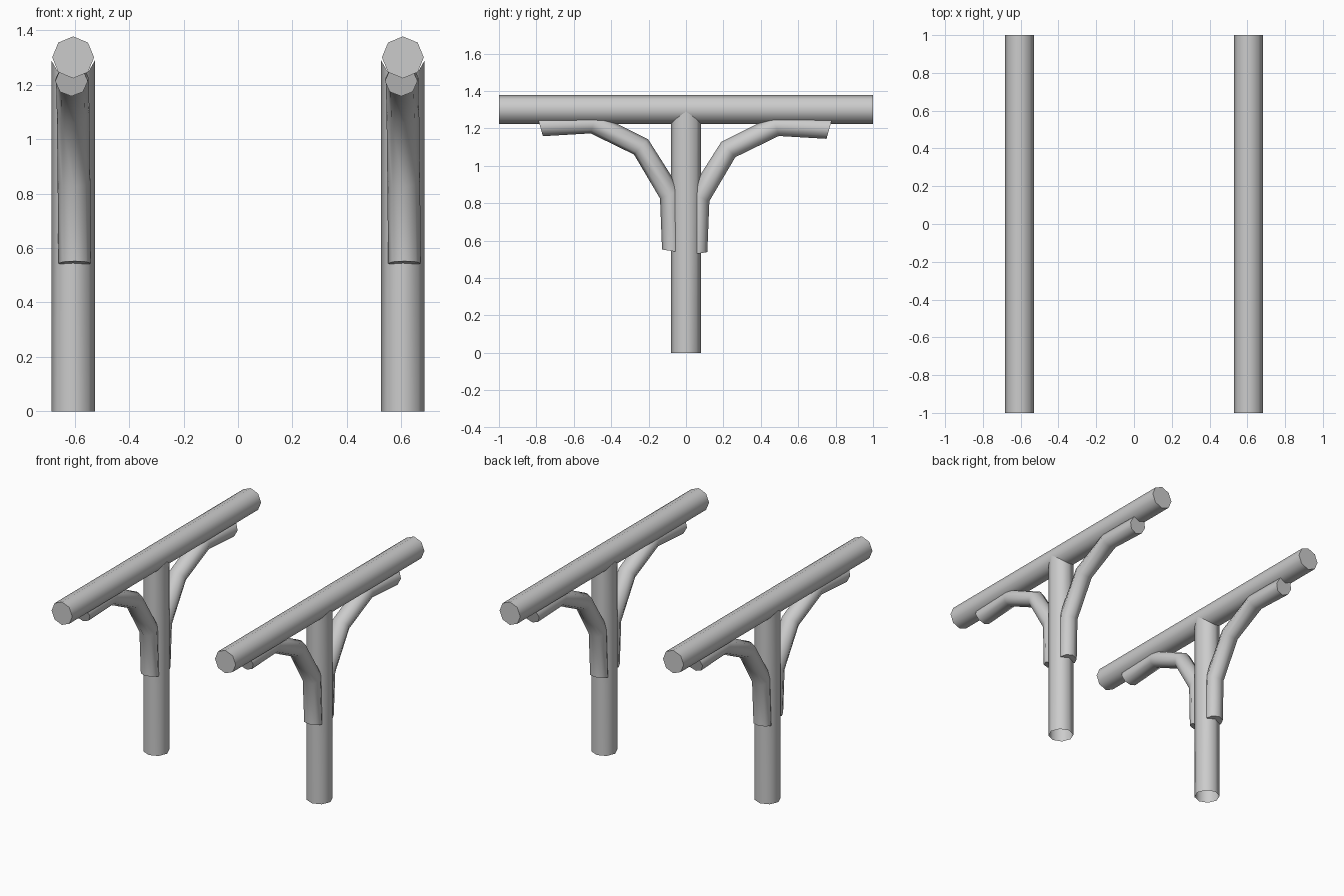
import bpy, bmesh
from math import cos, sin, pi, sqrt, radians
from mathutils import Vector

if "Cube" in bpy.data.objects:
    bpy.data.objects.remove(bpy.data.objects["Cube"])

SIDES = 8
POST_X = 0.606
BEAM_Z, BEAM_R, POST_R = 1.301, 0.077, 0.08


def tube(name, rings, caps=True):
    """Skin a list of vertex rings into one smooth-shaded tube."""
    bm = bmesh.new()
    loops = [[bm.verts.new(p) for p in ring] for ring in rings]
    for a, b in zip(loops, loops[1:]):
        for i in range(SIDES):
            j = (i + 1) % SIDES
            bm.faces.new((a[i], a[j], b[j], b[i]))
    if caps:
        bm.faces.new(loops[0])
        bm.faces.new(loops[-1])
    bmesh.ops.recalc_face_normals(bm, faces=bm.faces)
    mesh = bpy.data.meshes.new(name)
    bm.to_mesh(mesh)
    bm.free()
    mesh.polygons.foreach_set("use_smooth", [True] * len(mesh.polygons))
    mesh.set_sharp_from_angle(angle=radians(58))
    obj = bpy.data.objects.new(name, mesh)
    bpy.context.collection.objects.link(obj)
    return obj


def ring(center, u, v):
    return [center + u * cos(2 * pi * i / SIDES) + v * sin(2 * pi * i / SIDES)
            for i in range(SIDES)]


# Brace side profile: outer and inner (y, z) point at each bend
BRACE = [((-0.765, 1.158), (-0.797, 1.270)),
         ((-0.510, 1.173), (-0.480, 1.280)),
         ((-0.278, 1.060), (-0.203, 1.142)),
         ((-0.139, 0.825), (-0.030, 0.870)),
         ((-0.128, 0.552), (-0.020, 0.535))]


def brace_rings():
    rings = []
    for k, (o, n) in enumerate(BRACE):
        x = -0.006 + 0.003 * k          # slight sideways lean
        o, n = Vector((x, *o)), Vector((x, *n))
        rings.append(ring((o + n) / 2, Vector((0.06, 0, 0)), (n - o) / 2))
    return rings


for side, x in (("left", -POST_X), ("right", POST_X)):
    # horizontal beam
    u, v = Vector((BEAM_R, 0, 0)), Vector((0, 0, BEAM_R))
    tube(side + "_beam", [ring(Vector((x, y, BEAM_Z)), u, v) for y in (-1, 1)])

    # upright post, open at the base, its top notched to fit under the beam
    u, v = Vector((POST_R, 0, 0)), Vector((0, POST_R, 0))
    base = ring(Vector((x, 0, 0)), u, v)
    top = [Vector((p.x, p.y, min(1.29, BEAM_Z - sqrt(max(0, BEAM_R**2 - (p.x - x)**2)))))
           for p in base]
    tube(side + "_post", [base, top], caps=False)

    # curved braces, the back one turned half way round and set a little lower
    front = tube(side + "_front_brace", brace_rings())
    front.location.x = x
    back = tube(side + "_back_brace", brace_rings())
    back.rotation_euler.z = pi
    back.location = (x, -0.014, -0.014)
